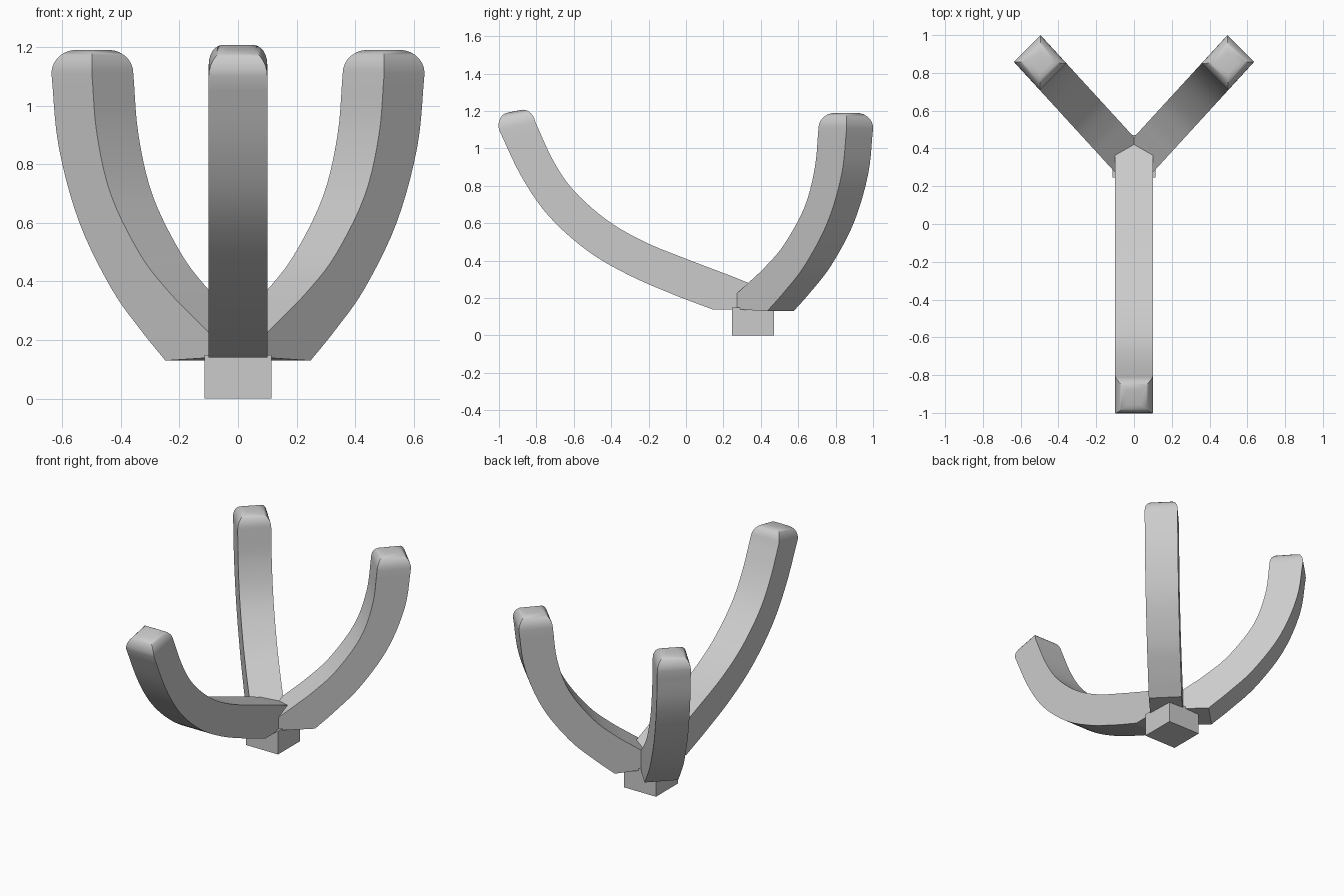
import bpy, bmesh, math
from mathutils import Vector

if "Cube" in bpy.data.objects:
    bpy.data.objects.remove(bpy.data.objects["Cube"])

HALF = 0.1          # half width of every arm
R = math.sqrt(0.5)


def spline(pts, n=5):
    """Catmull-Rom interpolation of 2D points."""
    p = [Vector(q) for q in pts]
    p = [2 * p[0] - p[1]] + p + [2 * p[-1] - p[-2]]
    out = []
    for i in range(1, len(p) - 2):
        a, b, c, d = p[i - 1:i + 3]
        for k in range(n):
            t = k / n
            out.append(0.5 * (2 * b + (c - a) * t + (2 * a - 5 * b + 4 * c - d) * t * t
                              + (3 * b - a - 3 * c + d) * t ** 3))
    return out + [p[-2]]


def finish(name, bm):
    bmesh.ops.recalc_face_normals(bm, faces=bm.faces)
    me = bpy.data.meshes.new(name)
    bm.to_mesh(me)
    bm.free()
    ob = bpy.data.objects.new(name, me)
    bpy.context.collection.objects.link(ob)
    return ob


def arm(name, root, inner, outer, place, point=None):
    """Square-section curved arm: root ring, swept rings, domed tip."""
    rings = [(Vector(root[0]), Vector(root[1]), HALF)]
    rings += [(a, b, HALF) for a, b in zip(spline(inner), spline(outer))]
    # Domed tip: rings shrink along a quarter ellipse
    a, b, _ = rings[-1]
    d = (a - b).normalized()
    up = Vector((-d.y, d.x))
    if up.y < 0:
        up = -up
    for k in range(1, 8):
        t = k / 7 * math.pi / 2
        inset, rise = 0.06 * (1 - math.cos(t)), 0.08 * math.sin(t)
        rings.append((a - d * inset + up * rise, b + d * inset + up * rise, HALF - inset))
    bm = bmesh.new()
    loops = [[bm.verts.new(place(q.x, w, q.y)) for q, w in ((a, -h), (a, h), (b, h), (b, -h))]
             for a, b, h in rings]
    for l0, l1 in zip(loops, loops[1:]):
        for i in range(4):
            j = (i + 1) % 4
            bm.faces.new((l0[i], l0[j], l1[j], l1[i]))
    bm.faces.new(loops[-1])
    # Root end: flat, or a wedge point
    e = loops[0]
    if point:
        t, u = [bm.verts.new(place(q[0], 0, q[1])) for q in point]
        for f in ((e[0], e[1], t), (e[1], e[2], u, t), (e[2], e[3], u), (e[3], e[0], t, u)):
            bm.faces.new(f)
    else:
        bm.faces.new(e)
    ob = finish(name, bm)
    bpy.ops.object.select_all(action='DESELECT')
    ob.select_set(True)
    bpy.context.view_layer.objects.active = ob
    bpy.ops.object.shade_smooth_by_angle(angle=math.radians(35))
    return ob


# Long front arm
arm("front_arm", ((0.375, 0.265), (0.375, 0.14)),
    [(0.25, 0.315), (0, 0.41), (-0.22, 0.50), (-0.42, 0.615), (-0.6, 0.775), (-0.71, 0.935), (-0.805, 1.14)],
    [(0.14, 0.14), (-0.07, 0.22), (-0.31, 0.325), (-0.53, 0.455), (-0.735, 0.64), (-0.88, 0.85), (-1.0, 1.10)],
    lambda u, w, z: (w, u, z), point=((0.445, 0.24), (0.445, 0.14)))

# Two diagonal back arms, mirrored
back = arm("back_arms", ((0.04, 0.225), (0.04, 0.14)),
           [(0.125, 0.285), (0.24, 0.37), (0.37, 0.49), (0.51, 0.69), (0.58, 0.90), (0.605, 1.11)],
           [(0.25, 0.13), (0.37, 0.235), (0.51, 0.375), (0.665, 0.60), (0.765, 0.86), (0.80, 1.11)],
           lambda u, w, z: ((u + w) * R, 0.312 + 0.065 * u + (u - w) * R, z))
back.modifiers.new("mirror", 'MIRROR').use_mirror_merge = False

# Base block under the junction
bm = bmesh.new()
bmesh.ops.create_cube(bm, size=1)
for v in bm.verts:
    v.co = (v.co.x * 0.23, 0.358 + v.co.y * 0.226, (v.co.z + 0.5) * 0.15)
finish("base_block", bm)
